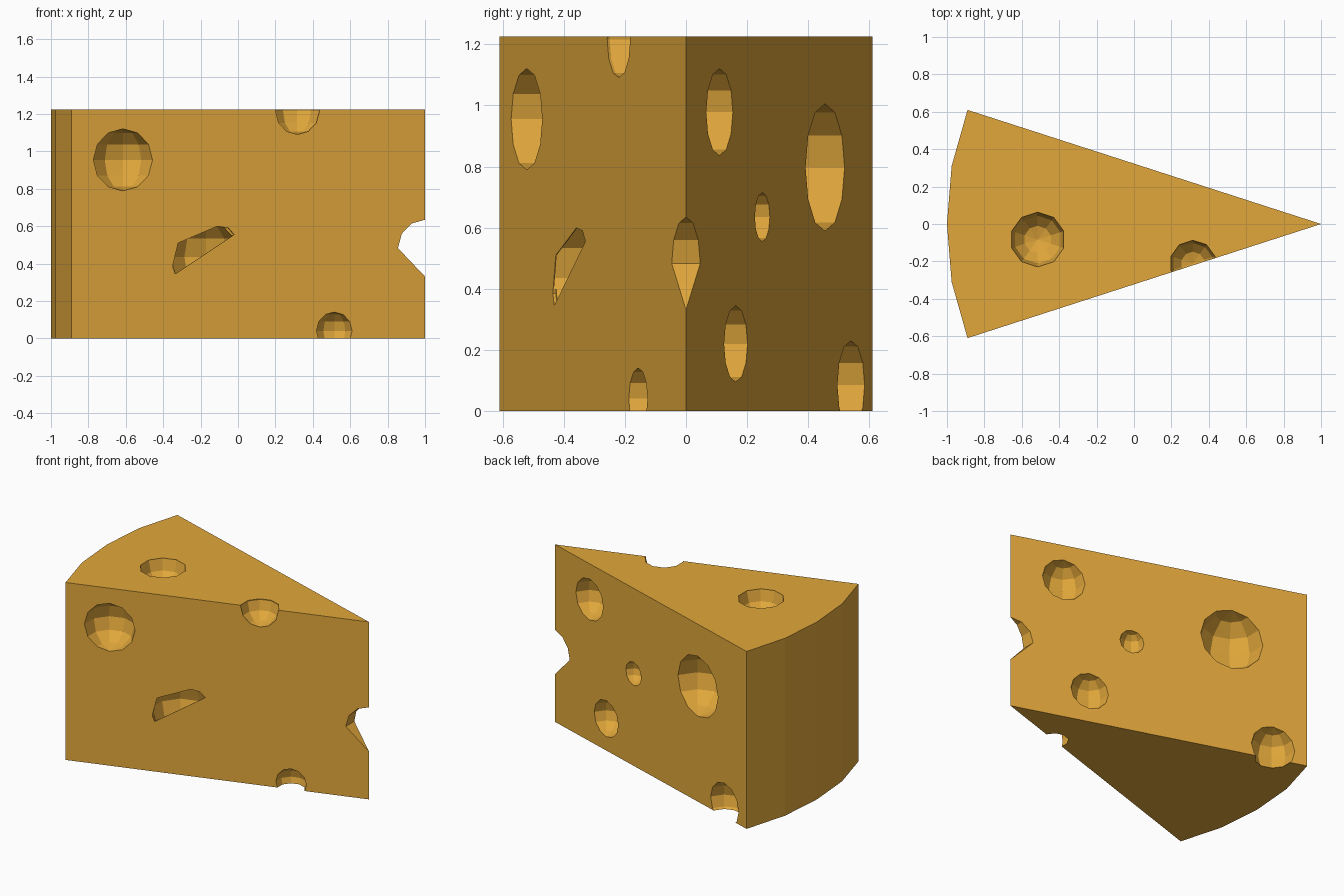
import bpy, bmesh
from mathutils import Vector

if "Cube" in bpy.data.objects:
    bpy.data.objects.remove(bpy.data.objects["Cube"])

H = 1.225                      # wedge height
SLOPE = 0.3228                 # side faces: |y| = SLOPE * (1 - x)

mat = bpy.data.materials.new("cheese_yellow")
mat.diffuse_color = (0.76, 0.39, 0.044, 1)
mat.use_nodes = True
mat.node_tree.nodes["Principled BSDF"].inputs["Base Color"].default_value = mat.diffuse_color


def finish(bm, name):
    bmesh.ops.recalc_face_normals(bm, faces=bm.faces)
    me = bpy.data.meshes.new(name)
    bm.to_mesh(me)
    bm.free()
    me.materials.append(mat)
    ob = bpy.data.objects.new(name, me)
    bpy.context.collection.objects.link(ob)
    return ob


def prism(name, points, direction):
    bm = bmesh.new()
    face = bm.faces.new([bm.verts.new(p) for p in points])
    new = bmesh.ops.extrude_face_region(bm, geom=[face])["geom"]
    bmesh.ops.translate(bm, vec=direction,
                        verts=[v for v in new if isinstance(v, bmesh.types.BMVert)])
    return finish(bm, name)


def ball():
    bm = bmesh.new()
    bmesh.ops.create_uvsphere(bm, u_segments=10, v_segments=6, radius=1)
    return bm


def place(bm, centre, r):
    for v in bm.verts:
        v.co = v.co * r + Vector(centre)


def carve(cutter):
    cutter.hide_render = True
    mod = wedge.modifiers.new("hole", "BOOLEAN")
    mod.operation, mod.solver, mod.object = "DIFFERENCE", "EXACT", cutter
    bpy.context.view_layer.objects.active = wedge
    bpy.ops.object.modifier_apply(modifier=mod.name)
    bpy.data.objects.remove(cutter)


def side(x, z, s):
    return (x, s * SLOPE * (1 - x), z)


# Wedge with curved rind
outline = [(1, 0), (-0.89, 0.61), (-0.975, 0.31), (-1, 0), (-0.975, -0.31), (-0.89, -0.61)]
wedge = prism("cheese_wedge", [(x, y, 0) for x, y in outline], (0, 0, H))

# Round holes: centre, radius
holes = [
    (side(-0.615, 0.955, -1), 0.166),
    ((0.315, -0.211, 1.216), 0.126),
    (side(0.515, 0.041, -1), 0.1),
    ((-0.515, -0.083, H - 0.003), 0.147),
    (side(0.66, 0.978, 1), 0.142),
    (side(-0.41, 0.797, 1), 0.208),
    (side(0.226, 0.635, 1), 0.08),
    (side(0.495, 0.22, 1), 0.125),
    (side(-0.673, 0.085, 1), 0.145),
]
for centre, r in holes:
    bm = ball()
    place(bm, centre, r)
    carve(finish(bm, "hole_cutter"))

# Notch in the tip: round above, conical below
bm = ball()
for v in bm.verts:
    rad = v.co.xy.length
    if v.co.z < -0.01 and rad > 0.01:
        v.co.xy *= (1 + v.co.z) / rad if v.co.z > -0.6 else 0.27
place(bm, (1, 0, 0.483), 0.152)
carve(finish(bm, "tip_cutter"))

# Partly covered bubble: hidden cavity just behind the front, opened by a slit
c = Vector(side(-0.172, 0.436, -1))
inward = Vector((-SLOPE, 1, 0)).normalized()
bm = ball()
place(bm, c, 0.195)
cut = bmesh.ops.bisect_plane(bm, geom=bm.verts[:] + bm.edges[:] + bm.faces[:],
                             plane_co=c + inward * 0.003,
                             plane_no=inward, clear_inner=True)["geom_cut"]
bmesh.ops.contextual_create(bm, geom=[g for g in cut if isinstance(g, bmesh.types.BMEdge)])
carve(finish(bm, "cavity_cutter"))
slit = [(-0.35, 0.385), (-0.335, 0.345), (-0.02, 0.555), (-0.05, 0.59), (-0.11, 0.6), (-0.32, 0.51)]
carve(prism("slit_cutter", [Vector(side(x, z, -1)) - inward * 0.02 for x, z in slit], inward * 0.03))

for p in wedge.data.polygons:
    p.use_smooth = False
    p.material_index = 0
